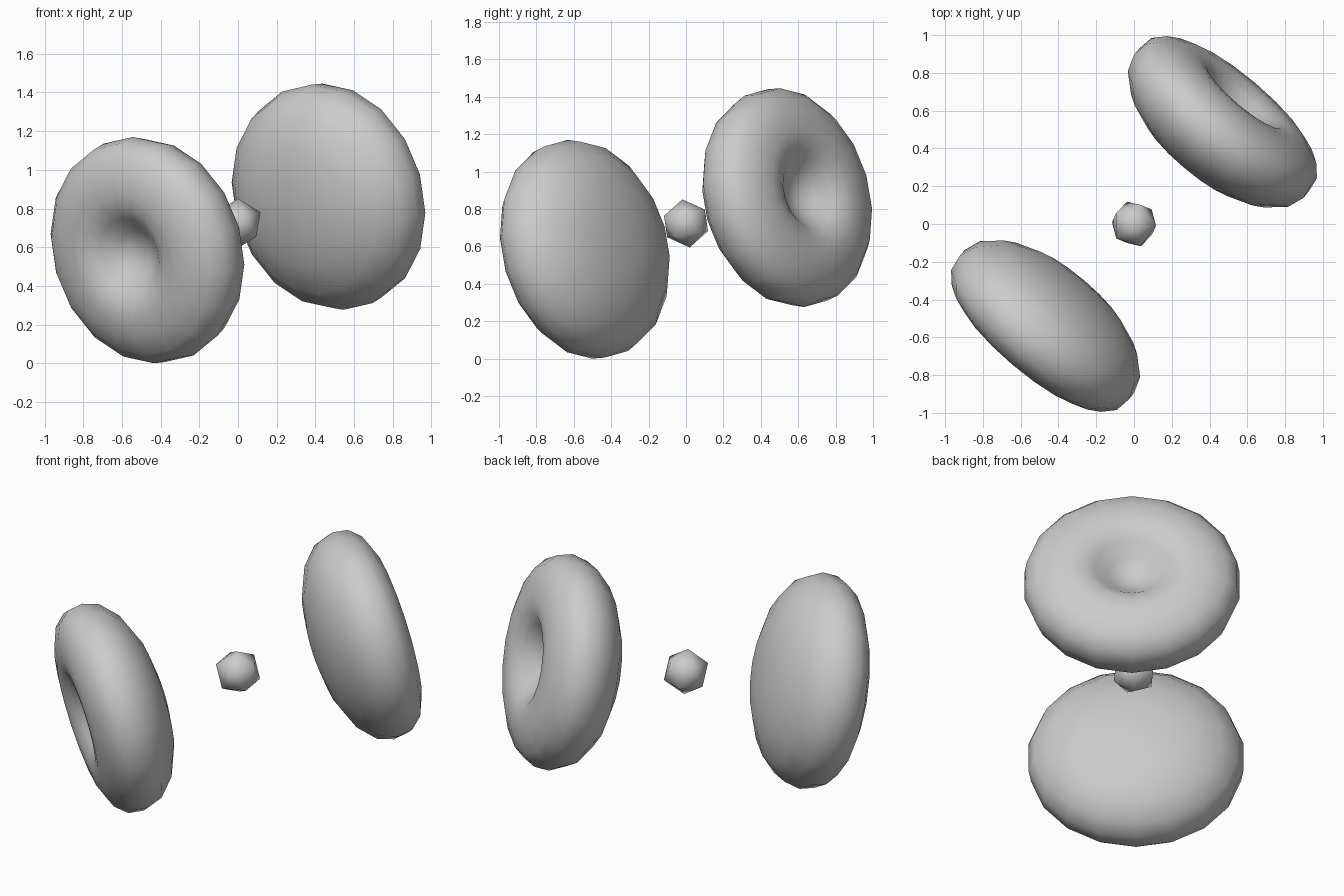
import bpy, bmesh, math
from mathutils import Vector, Matrix

if "Cube" in bpy.data.objects:
    bpy.data.objects.remove(bpy.data.objects["Cube"])

SEGMENTS = 18
MID = Vector((0, 0, 0.723))          # centre of the whole model
AXIS = Vector((0.63, 0.745, 0.215)).normalized()

# half cross-section (radius, height): domed inner face, rounded rim, dimple
PROFILE = [(0, -.243), (.16, -.234), (.32, -.205), (.47, -.14), (.565, -.05),
           (.596, .04), (.583, .125), (.525, .19), (.43, .23), (.34, .243),
           (.265, .235), (.2, .198), (.125, .132), (.06, .1), (0, .092)]


def add_object(name, bm):
    mesh = bpy.data.meshes.new(name)
    bm.to_mesh(mesh)
    bm.free()
    for p in mesh.polygons:
        p.use_smooth = True
    obj = bpy.data.objects.new(name, mesh)
    bpy.context.collection.objects.link(obj)
    return obj


def dimpled_disc(name, axis, centre):
    """Lathe the profile, turn it to the axis and centre its bounds."""
    bm = bmesh.new()
    verts = [bm.verts.new((r, 0, h)) for r, h in PROFILE]
    edges = [bm.edges.new(pair) for pair in zip(verts, verts[1:])]
    bmesh.ops.spin(bm, geom=verts + edges, cent=(0, 0, 0), axis=(0, 0, 1),
                   angle=math.tau, steps=SEGMENTS)
    bmesh.ops.remove_doubles(bm, verts=bm.verts[:], dist=0.0005)
    bmesh.ops.recalc_face_normals(bm, faces=bm.faces[:])
    half_step = Matrix.Rotation(math.pi / SEGMENTS, 4, 'Z')
    turn = axis.to_track_quat('Z', 'Y').to_matrix().to_4x4() @ half_step
    bmesh.ops.transform(bm, matrix=turn, verts=bm.verts[:])
    middle = Vector([(min(v.co[i] for v in bm.verts) +
                      max(v.co[i] for v in bm.verts)) / 2 for i in range(3)])
    bmesh.ops.translate(bm, vec=centre - middle, verts=bm.verts[:])
    return add_object(name, bm)


# two discs, opposite each other, dimples facing outward
OFFSET = Vector((0.468, 0.541, 0.138))
for name, side in (("back_disc", 1), ("front_disc", -1)):
    dimpled_disc(name, AXIS * side, MID + OFFSET * side)

# small faceted ball between the discs
bm = bmesh.new()
bmesh.ops.create_icosphere(bm, subdivisions=1, radius=0.13,
                           matrix=Matrix.Translation(MID) @ Matrix.Rotation(0.15, 4, 'X'))
add_object("centre_ball", bm)
